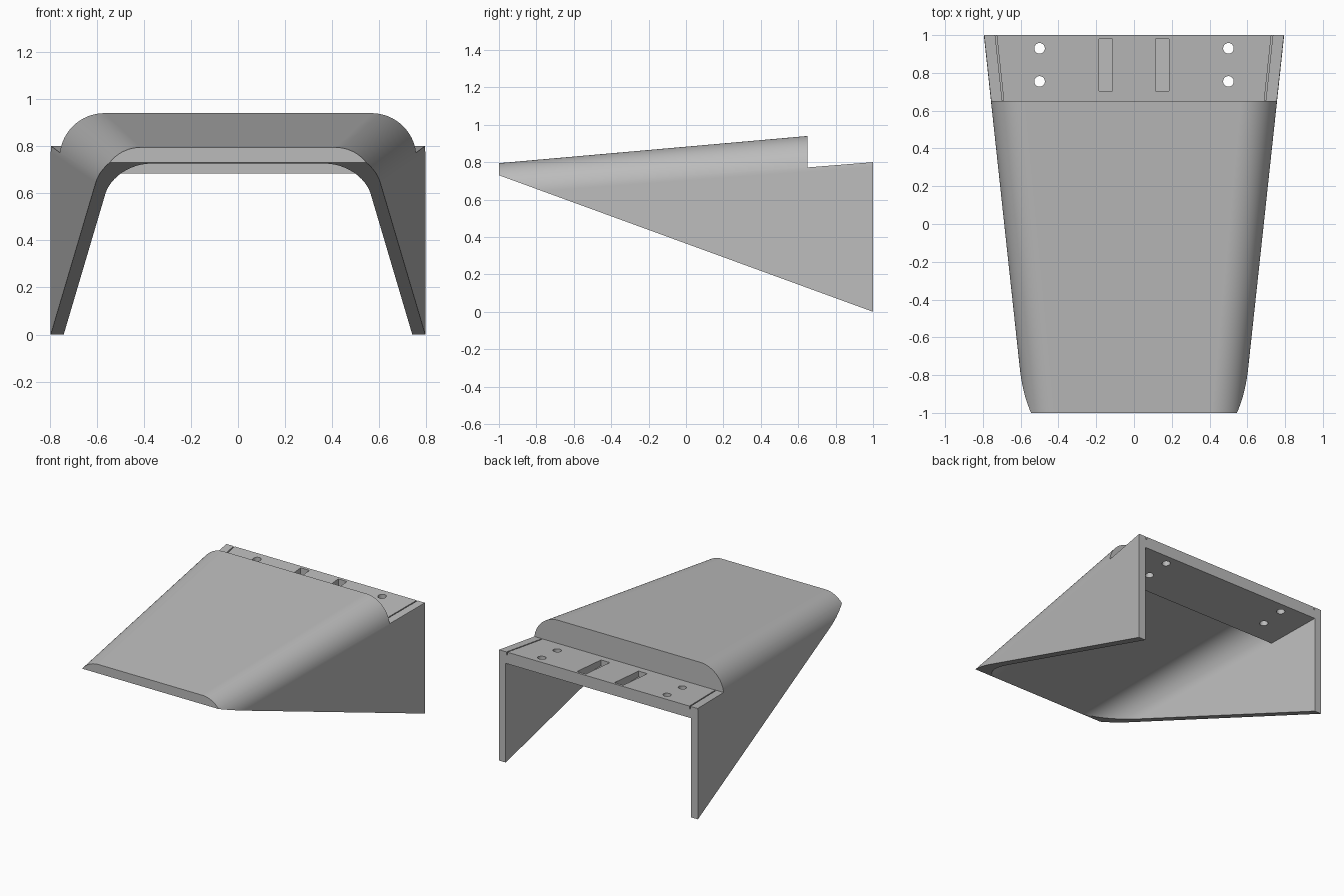
import bpy, bmesh, math

if "Cube" in bpy.data.objects:
    bpy.data.objects.remove(bpy.data.objects["Cube"])

grey = bpy.data.materials.new("plain_grey")
grey.use_nodes = True
grey.diffuse_color = (0.5, 0.5, 0.5, 1)
grey.node_tree.nodes["Principled BSDF"].inputs["Base Color"].default_value = (0.5, 0.5, 0.5, 1)


def loft(name, rings):
    """Closed solid through matching rings of points."""
    bm = bmesh.new()
    loops = [[bm.verts.new(p) for p in ring] for ring in rings]
    n = len(loops[0])
    for a, b in zip(loops, loops[1:]):
        for i in range(n):
            j = (i + 1) % n
            bm.faces.new((a[i], a[j], b[j], b[i]))
    bm.faces.new(loops[0])
    bm.faces.new(loops[-1])
    bmesh.ops.recalc_face_normals(bm, faces=bm.faces)
    mesh = bpy.data.meshes.new(name)
    bm.to_mesh(mesh)
    bm.free()
    mesh.materials.append(grey)
    obj = bpy.data.objects.new(name, mesh)
    bpy.context.collection.objects.link(obj)
    return obj


def prism(name, side, half):
    """Side outline (y, z) extruded across x."""
    return loft(name, [[(x, y, z) for y, z in side] for x in (-half, half)])


def combine(target, tool, operation):
    mod = target.modifiers.new(operation.lower(), 'BOOLEAN')
    mod.operation, mod.solver, mod.object = operation, 'EXACT', tool
    bpy.context.view_layer.objects.active = target
    bpy.ops.object.modifier_apply(modifier=mod.name)
    bpy.data.objects.remove(tool)


def half_width(y):
    return 0.795 - 0.108 * (1 - y)


def plate_top(y):
    return 0.772 + 0.08 * (y - 0.65)


def arch(y, wall, roof, base, steps=16):
    """Round-shouldered arch at depth y, inset by wall and roof thickness."""
    w, top = half_width(y) - wall, 0.94 + 0.088 * (y - 0.65) - roof
    r = 0.19 + 0.015 * (y - 0.65) - wall * 0.18
    right = [(w, y, base)]
    for i in range(steps + 1):
        a = math.pi / 2 * i / steps
        right.append((w - r + r * math.cos(a), y, top - r + r * math.sin(a)))
    return right + [(-x, y, z) for x, y, z in reversed(right)]


# Tapered shell with thin walls
def shell_ring(y):
    return arch(y, 0, 0, -0.2) + arch(y, 0.055, 0.07, -0.2)[::-1]


body = loft("hood_body", [shell_ring(-1), shell_ring(1)])

# Slanted underside
combine(body, prism("underside_cutter",
                    [(-2, 1.095), (2, -0.365), (2, -1), (-2, -1)], 2), 'DIFFERENCE')

# Solid bulkhead and mounting plate between the walls
combine(body, loft("plate_block", [arch(y, 0.03, 0.035, plate_top(y) - 0.084)
                                   for y in (0.6, 1)]), 'UNION')

# Step above the mounting plate
combine(body, prism("step_cutter", [(0.65, plate_top(0.65)), (1.2, plate_top(1.2)),
                                    (1.2, 2), (0.65, 2)], 2), 'DIFFERENCE')

for side in (-1, 1):
    # Bolt holes
    for y in (0.755, 0.93):
        rings = [[(side * 0.5 + 0.028 * math.cos(math.tau * i / 32),
                   y + 0.028 * math.sin(math.tau * i / 32), z)
                  for i in range(32)] for z in (0.5, 1)]
        combine(body, loft("hole_cutter", rings), 'DIFFERENCE')
    # Blind slots
    slot = [[(side * x, y, z) for x, y in
             ((0.115, 0.705), (0.185, 0.705), (0.185, 0.98), (0.115, 0.98))]
            for z in (0.735, 1)]
    combine(body, loft("slot_cutter", slot), 'DIFFERENCE')
    # Narrow seams beside the walls
    seam = [[(side * (half_width(y) - d), y, z) for d, z in
             ((0.06, plate_top(y) - 0.02), (0.068, plate_top(y) - 0.02),
              (0.068, 1), (0.06, 1))] for y in (0.655, 1.1)]
    combine(body, loft("seam_cutter", seam), 'DIFFERENCE')

# Smooth shoulders, crisp edges
bpy.ops.object.select_all(action='DESELECT')
body.select_set(True)
bpy.context.view_layer.objects.active = body
bpy.ops.object.shade_smooth_by_angle(angle=math.radians(25))
weighted = body.modifiers.new("weighted_normals", 'WEIGHTED_NORMAL')
weighted.keep_sharp = True
